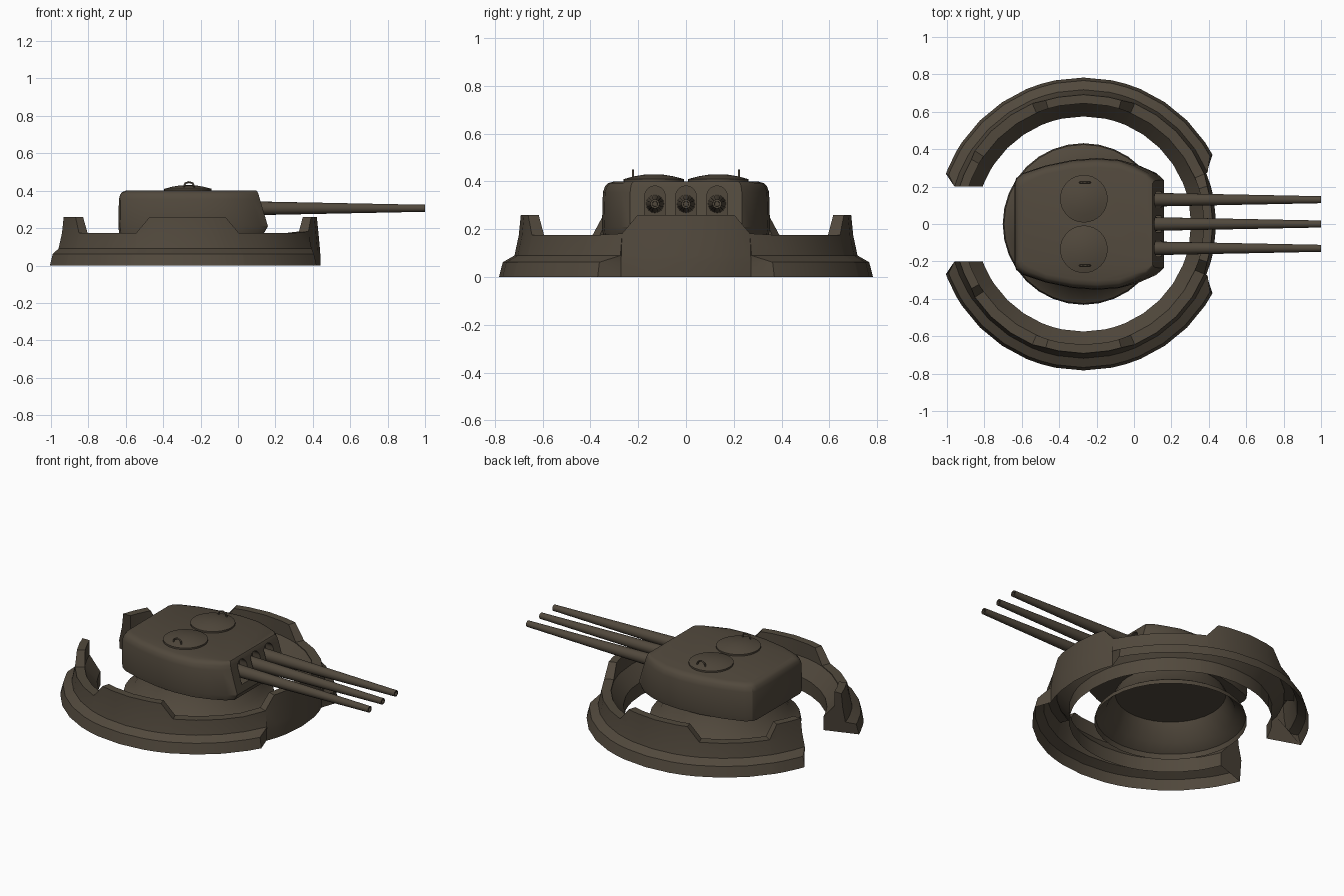
import bpy, bmesh, math
from mathutils import Vector

if "Cube" in bpy.data.objects:
    bpy.data.objects.remove(bpy.data.objects["Cube"])

paint = bpy.data.materials.new("dark_brown_paint")
paint.diffuse_color = (0.083, 0.066, 0.046, 1)
paint.use_nodes = True
paint.node_tree.nodes["Principled BSDF"].inputs["Base Color"].default_value = paint.diffuse_color
CX = -0.27                      # centre of the mount


def finish(name, bm, angle=35):
    bmesh.ops.remove_doubles(bm, verts=bm.verts, dist=1e-5)
    bmesh.ops.recalc_face_normals(bm, faces=bm.faces)
    me = bpy.data.meshes.new(name)
    bm.to_mesh(me)
    bm.free()
    ob = bpy.data.objects.new(name, me)
    bpy.context.collection.objects.link(ob)
    me.materials.append(paint)
    if angle:
        smooth(ob, angle)
    return ob


def smooth(ob, angle=35):
    bpy.ops.object.select_all(action='DESELECT')
    ob.select_set(True)
    bpy.context.view_layer.objects.active = ob
    bpy.ops.object.shade_smooth_by_angle(angle=math.radians(angle))


def loft(name, rings, caps=True, closed=True, angle=35):
    """Skin a list of point rings."""
    bm = bmesh.new()
    vs = [[bm.verts.new(p) for p in r] for r in rings]
    n = len(rings[0])
    for a, b in zip(vs, vs[1:]):
        for i in range(n if closed else n - 1):
            j = (i + 1) % n
            bm.faces.new((a[i], a[j], b[j], b[i]))
    if caps:
        bm.faces.new(vs[0])
        bm.faces.new(vs[-1])
    return finish(name, bm, angle)


def polar(r, deg, z):
    a = math.radians(deg)
    return (CX + r * math.cos(a), r * math.sin(a), z)


def lathe(name, prof, c, segs=32, axis='Z', caps=False):
    """Revolve (radius, height) points about an axis through c."""
    rings = []
    for r, h in prof:
        ring = []
        for k in range(segs):
            t = 2 * math.pi * k / segs
            u, v = r * math.cos(t), r * math.sin(t)
            ring.append(Vector(c) + (Vector((u, v, h)) if axis == 'Z' else Vector((h, u, v))))
        rings.append(ring)
    return loft(name, rings, caps=caps)


# parapet: height varies with angle to form the raised blocks
def wall_top(a):
    a = abs(a)
    lo, hi = 0.175, 0.26
    for d in (a, abs(a - 90)):
        if d < 23:
            return hi if d <= 17 else hi - (hi - lo) * (d - 17) / 6
    if a > 146:
        return hi if a >= 150 else lo + (hi - lo) * (a - 146) / 4
    return lo


def parapet_section(a, flange):
    """Open-bottomed section; its ends are trimmed to suit the gap and the flange step."""
    h = wall_top(a) + 1e-4
    prof = [(0.575, 0), (0.575, 0.085), (0.645, 0.17), (0.645, h),
            (0.70 - 0.1 * (h - 0.175), h), (0.70, 0.175)]
    prof += [(0.718, 0.09), (0.767, 0.062), (0.783, 0)] if flange else \
            [(0.708, 0.09), (0.71, 0.06), (0.71, 0)]
    out = []
    for r, z in prof:
        b = abs(a)
        if b == 160:                               # gap cut straight at y = 0.2
            b = 180 - math.degrees(math.asin(0.2 / r)) if r < 0.73 else 160
        if b == 22.5 and flange and r > 0.73:      # slanted flange end
            b = 28.2
        out.append(polar(r, math.copysign(b, a), z))
    return out


half = [11.25 * k for k in range(15)] + [17, 23, 67, 73, 107, 113, 146, 150, 160]
half = sorted(a for a in set(half) if a != 23) 
rings = []
for a in sorted(set(half) | {-a for a in half}):
    if abs(a) == 22.5:                             # step from plain wall to flange
        rings += [parapet_section(a, a < 0), parapet_section(a, a > 0)]
    else:
        rings.append(parapet_section(a, abs(a) > 22.5))
loft("parapet", rings, closed=False)

# turret base, an open skirt
lathe("turret_base", [(0.432, 0), (0.425, 0.03), (0.365, 0.07), (0.31, 0.18)], (CX, 0, 0))

# turret house
outline = [(-0.64, 0.215), (-0.63, 0.245), (-0.595, 0.272), (-0.47, 0.313), (-0.33, 0.342),
           (-0.2, 0.352), (-0.08, 0.343), (0.02, 0.315), (0.115, 0.272), (0.155, 0.235)]
outline += [(x, -y) for x, y in reversed(outline)]
rings = []
for z, inset, nose in ((0.175, 0.005, -0.015), (0.21, 0, 0.005), (0.355, 0.004, -0.038),
                       (0.38, 0.013, -0.045), (0.393, 0.026, -0.05), (0.40, 0.05, -0.055)):
    ring = []
    for x, y in outline:
        f = max(0, min(1, (x + 0.08) / 0.2))
        nx = x + nose * f + (inset * 0.8 if x < -0.55 else 0)
        ring.append((nx, y * (1 - inset / 0.35 * (1 if x < 0.1 else 0.5)), z))
    rings.append(ring)
house = loft("turret_house", rings, angle=0)

# gun slots cut in the turret face
for y in (-0.13, 0, 0.13):
    pts = []
    for k in range(17):
        t = math.pi * k / 16
        pts.append((y + 0.043 * math.cos(t), 0.338 + 0.043 * math.sin(t)))
    pts += [(y - 0.043, 0.25), (y + 0.043, 0.25)]
    cut = loft("slot_cutter", [[(x, p, q) for p, q in pts] for x in (0.07, 0.3)], angle=0)
    m = house.modifiers.new("slot", 'BOOLEAN')
    m.operation, m.solver, m.object = 'DIFFERENCE', 'EXACT', cut
    bpy.ops.object.select_all(action='DESELECT')
    house.select_set(True)
    bpy.context.view_layer.objects.active = house
    bpy.ops.object.modifier_apply(modifier="slot")
    bpy.data.objects.remove(cut)
smooth(house, 32)

# gun barrels with hollow muzzles
for i, y in enumerate((-0.13, 0, 0.13)):
    lathe(f"gun_barrel_{i + 1}", [(0.038, 0.05), (0.036, 0.13), (0.019, 0.985), (0.019, 1.0),
                                  (0.011, 1.0), (0.010, 0.95)], (0, y, 0.306), 16, 'X', True)

# roof hatches with grab handles
for s, nm in ((1, "left"), (-1, "right")):
    lathe("hatch_" + nm, [(0.127, 0.395), (0.127, 0.41), (0.115, 0.413), (0.085, 0.421),
                          (0.045, 0.428), (0.01, 0.43)], (CX + 0.002, s * 0.135, 0), 32, caps=True)
    path = [(-0.027, 0.40), (-0.027, 0.425), (-0.019, 0.44), (0, 0.446),
            (0.019, 0.44), (0.027, 0.425), (0.027, 0.40)]
    cu = bpy.data.curves.new("handle_" + nm, 'CURVE')
    cu.dimensions, cu.bevel_depth, cu.bevel_resolution = '3D', 0.005, 1
    sp = cu.splines.new('POLY')
    sp.points.add(len(path) - 1)
    for p, (x, z) in zip(sp.points, path):
        p.co = (CX + 0.008 + x, s * 0.222, z, 1)
    cu.materials.append(paint)
    bpy.context.collection.objects.link(bpy.data.objects.new("handle_" + nm, cu))
